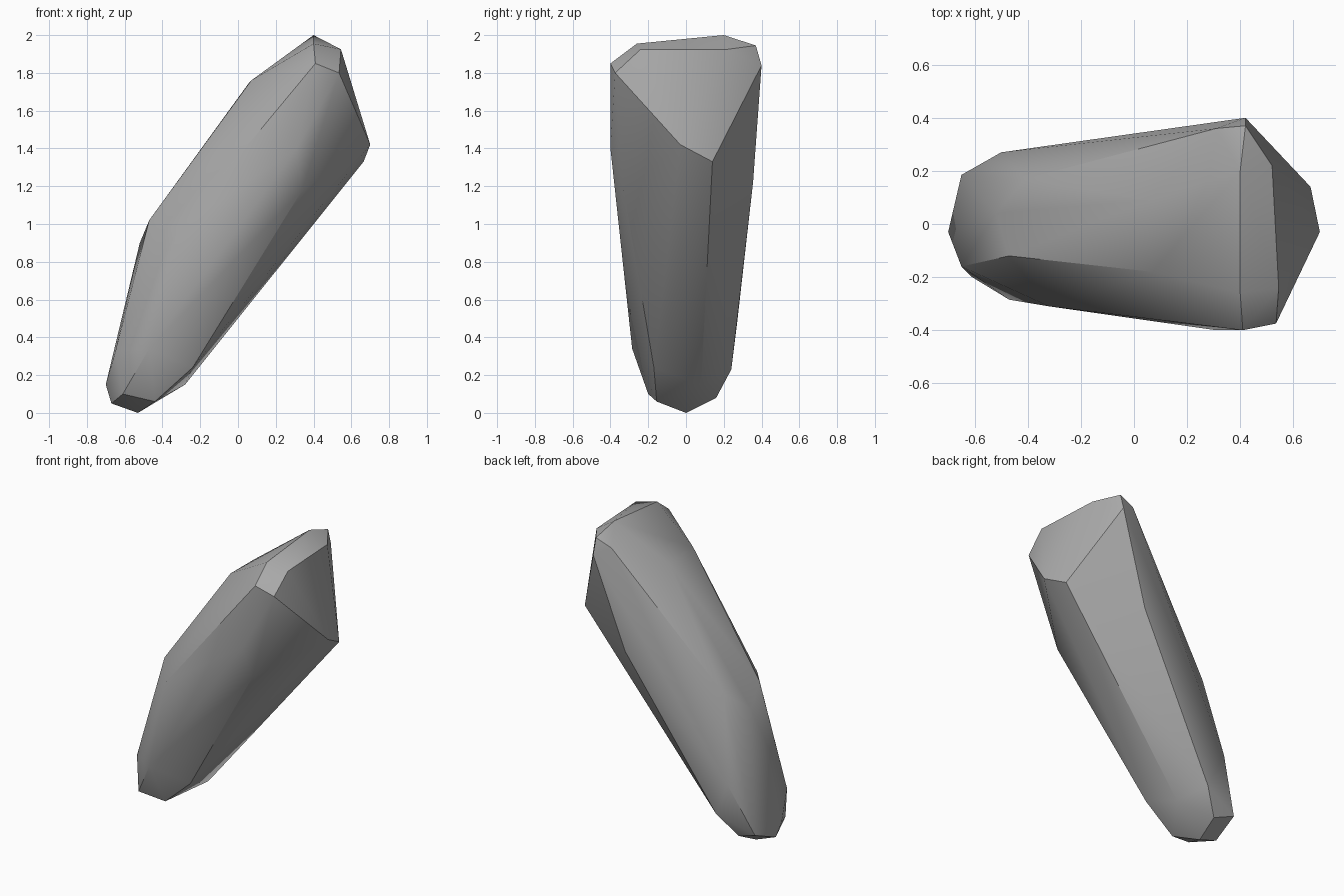
import bpy
import bmesh
import math

default_cube = bpy.data.objects.get("Cube")
if default_cube:
    bpy.data.objects.remove(default_cube, do_unlink=True)


def make_material(name, colour):
    """Create one plain flat-coloured material."""
    material = bpy.data.materials.new(name)
    material.use_nodes = True
    material.diffuse_color = colour
    shader = material.node_tree.nodes["Principled BSDF"]
    shader.inputs["Base Color"].default_value = colour
    shader.inputs["Roughness"].default_value = 0.9
    return material


# Corners of the leaning rock, grouped by region
rock_corners = {
    "crown": [(.4, .2, 2), (.4, -.26, 1.955), (.41, -.4, 1.85),
              (.535, -.375, 1.8), (.545, -.24, 1.925), (.52, .22, 1.925),
              (.42, .37, 1.945), (.42, .4, 1.84), (.31, .36, 1.9)],
    "upper_ridge": [(.07, -.18, 1.76), (.06, .09, 1.75),
                    (-.47, -.12, 1.02), (-.52, .04, .9)],
    "front_side": [(-.32, -.31, .97), (.31, -.4, 1.4), (.34, -.33, 1.18),
                   (-.47, -.285, .34), (-.65, -.16, .32)],
    "back_side": [(-.41, .17, 1.02), (.21, .355, 1.22), (-.5, .27, .47)],
    "overhang": [(.7, -.03, 1.42), (.665, .14, 1.33),
                 (-.28, .08, .15), (-.24, -.17, .24)],
    "foot": [(-.44, -.155, .06), (-.53, 0, 0), (-.67, -.01, .05),
             (-.7, -.03, .15), (-.61, -.2, .1), (-.65, .185, .13),
             (-.51, .16, .08), (-.395, .24, .23)],
}


def build_faceted_rock(name, regions, material):
    """Wrap the corners in a chiselled skin and merge its flat facets."""
    bm = bmesh.new()
    for corners in regions.values():
        for corner in corners:
            bm.verts.new(corner)
    bmesh.ops.convex_hull(bm, input=list(bm.verts))
    loose = [vert for vert in bm.verts if not vert.link_faces]
    bmesh.ops.delete(bm, geom=loose, context="VERTS")
    bmesh.ops.dissolve_limit(bm, angle_limit=math.radians(2),
                             verts=list(bm.verts), edges=list(bm.edges))
    bmesh.ops.recalc_face_normals(bm, faces=list(bm.faces))
    mesh = bpy.data.meshes.new(name)
    bm.to_mesh(mesh)
    bm.free()
    mesh.materials.append(material)
    rock = bpy.data.objects.new(name, mesh)
    bpy.context.collection.objects.link(rock)
    return rock


# Soft facets with crisp main edges
stone_grey = make_material("stone_grey", (.4, .4, .4, 1))
rock = build_faceted_rock("leaning_rock", rock_corners, stone_grey)
bpy.ops.object.select_all(action="DESELECT")
rock.select_set(True)
bpy.context.view_layer.objects.active = rock
bpy.ops.object.shade_smooth_by_angle(angle=math.radians(30))
